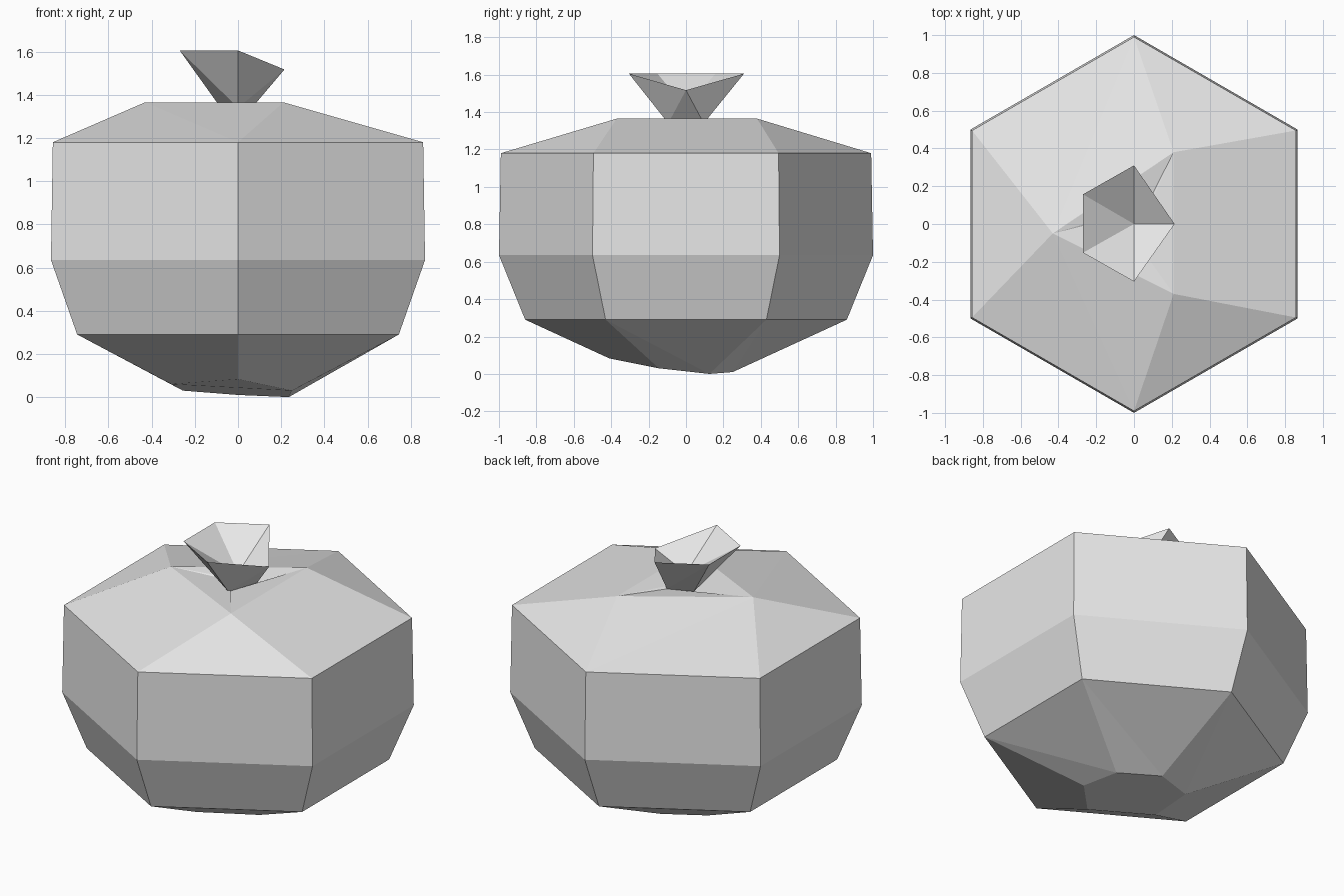
import bpy, bmesh
from math import sin, cos, pi

old = bpy.data.objects.get("Cube")
if old:
    bpy.data.objects.remove(old)

grey = bpy.data.materials.new("light_grey")
grey.use_nodes = True
COLOUR = (0.8, 0.8, 0.8, 1)
grey.diffuse_color = COLOUR
grey.node_tree.nodes["Principled BSDF"].inputs["Base Color"].default_value = COLOUR


def finish(bm, name):
    mesh = bpy.data.meshes.new(name)
    bm.to_mesh(mesh)
    bm.free()
    mesh.materials.append(grey)
    obj = bpy.data.objects.new(name, mesh)
    bpy.context.collection.objects.link(obj)


def verts(bm, points):
    return [bm.verts.new(p) for p in points]


def hexagon(bm, radius, z):
    # Starts at the front corner and runs counter-clockwise
    angles = [-pi / 2 + i * pi / 3 for i in range(6)]
    return verts(bm, [(radius * cos(a), radius * sin(a), z) for a in angles])


def bridge(bm, low, high, split=False):
    n = len(low)
    for i in range(n):
        j = (i + 1) % n
        if split:
            bm.faces.new((low[i], low[j], high[i]))
            bm.faces.new((low[j], high[j], high[i]))
        else:
            bm.faces.new((low[i], low[j], high[j], high[i]))


# Fruit body: hexagonal rings with a tilted base
bm = bmesh.new()
base = verts(bm, [(0, -.41, .083), (.25, -.145, .03), (.235, .125, 0),
                  (0, .25, .01), (-.255, .15, .03), (-.31, -.18, .06)])
lower = hexagon(bm, .86, .29)
middle = hexagon(bm, 1, .635)
upper = hexagon(bm, .99, 1.18)
bridge(bm, base, lower, split=True)
bridge(bm, lower, middle)
bridge(bm, middle, upper)
bm.faces.new(base)  # base panel faces inwards

# Crown: slopes rise from the upper ring to a three-cornered rim
front, right, back_right, back, back_left, left = upper
r, q, p = verts(bm, [(.21, -.37, 1.365), (.21, .38, 1.365), (-.43, -.05, 1.365)])
for face in ((front, right, r), (right, back_right, q, r), (back_right, back, q),
             (back, p, q), (back, back_left, p), (back_left, left, p),
             (left, front, p), (front, r, p)):
    bm.faces.new(face)

# Shallow dish down to the foot of the stem
FOOT = [(0, -.095, 1.34), (.065, .095, 1.34), (-.08, .036, 1.34)]
bridge(bm, [r, q, p], verts(bm, FOOT), split=True)
finish(bm, "fruit_body")

# Stem: flared five-sided cup on a three-sided foot
bm = bmesh.new()
b, a, c = verts(bm, FOOT)
rim = verts(bm, [(.215, 0, 1.517), (0, .31, 1.605), (-.27, .157, 1.605),
                 (-.27, -.152, 1.605), (0, -.305, 1.605)])
centre = bm.verts.new((0, 0, 1.42))
for i in range(5):
    bm.faces.new((rim[i], rim[(i + 1) % 5], centre))
for face in ((a, rim[1], rim[0]), (a, rim[2], rim[1]), (a, c, rim[2]),
             (c, rim[3], rim[2]), (c, b, rim[3]), (b, rim[4], rim[3]),
             (b, rim[0], rim[4]), (b, a, rim[0])):
    bm.faces.new(face)
finish(bm, "stem")
